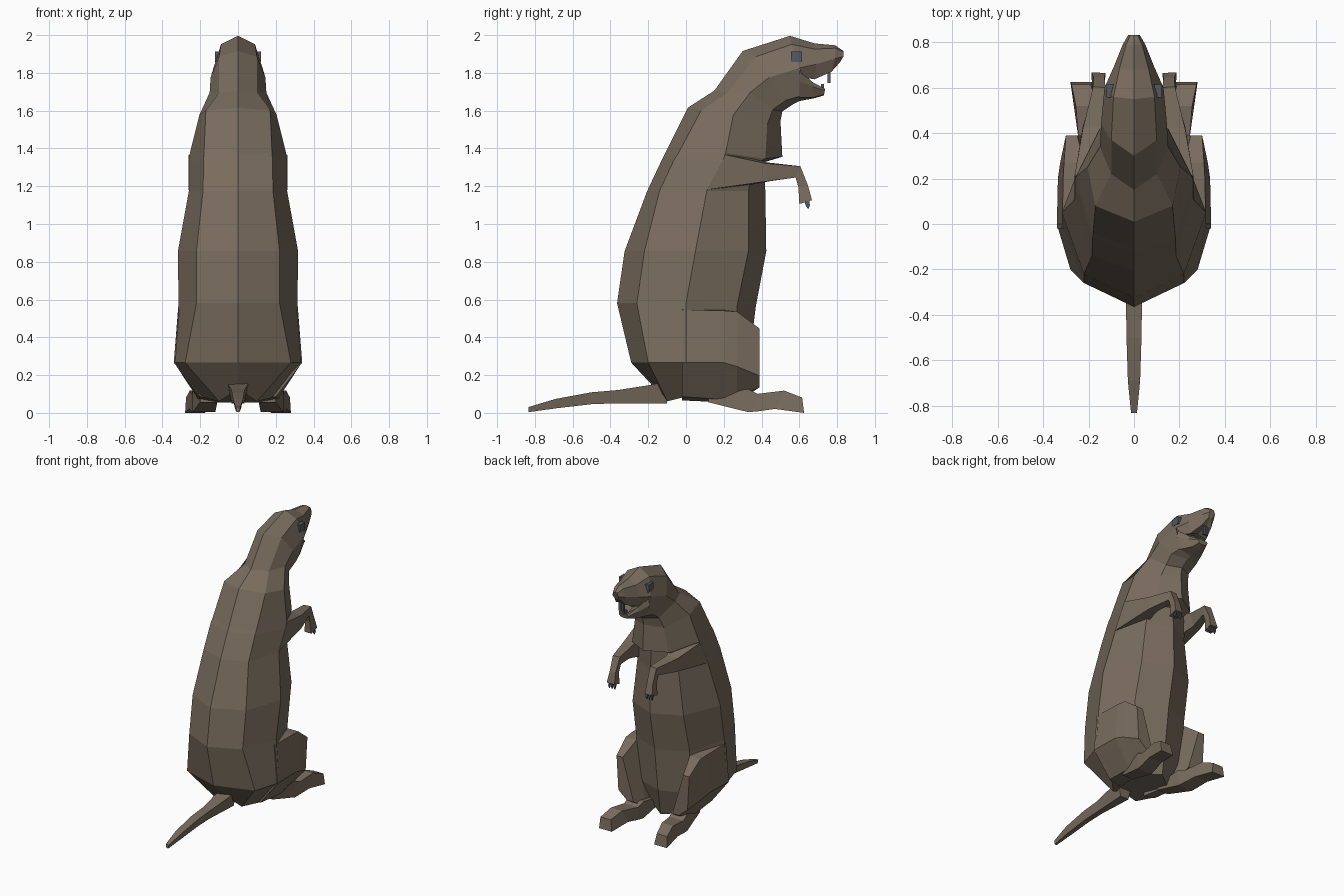
import bpy, bmesh


def material(name, rgb):
    m = bpy.data.materials.new(name)
    m.diffuse_color = (*rgb, 1)
    return m


FUR = material("fur", (0.19, 0.15, 0.11))
DARK = material("dark", (0.09, 0.10, 0.12))


def loft(name, rings, mirror=False, mat=FUR, cap_start=True, cap_end=True):
    """Skin a list of closed rings with flat quads."""
    bm = bmesh.new()
    rows = [[bm.verts.new(p) for p in r] for r in rings]
    n = len(rows[0])
    for a, b in zip(rows, rows[1:]):
        for i in range(n):
            j = (i + 1) % n
            bm.faces.new((a[i], a[j], b[j], b[i]))
    if cap_start:
        bm.faces.new(rows[0][::-1])
    if cap_end:
        bm.faces.new(rows[-1])
    bmesh.ops.recalc_face_normals(bm, faces=bm.faces[:])
    me = bpy.data.meshes.new(name)
    bm.to_mesh(me)
    bm.free()
    me.materials.append(mat)
    ob = bpy.data.objects.new(name, me)
    bpy.context.collection.objects.link(ob)
    if mirror:
        mod = ob.modifiers.new("mirror", 'MIRROR')
        mod.use_mirror_merge = False
    return ob


def ring(back, *sides_and_front):
    """Symmetric ring: back midline (y, z), side points (x, y, z), front midline (y, z)."""
    *sides, front = sides_and_front
    left = [(-x, y, z) for x, y, z in reversed(sides)]
    return [(0, *back), *sides, (0, *front), *left]


# Torso, from rump to shoulders
collar = ring((.01, 1.62), (.17, .08, 1.605), (.205, .25, 1.58), (.12, .43, 1.53), (.50, 1.55))
torso = [
    ring((-.14, .13), (.10, -.10, .065), (.20, 0, .09), (.13, .20, .06), (.30, .06)),
    ring((-.29, .27), (.28, -.20, .27), (.34, 0, .27), (.20, .26, .25), (.33, .25)),
    ring((-.365, .585), (.22, -.26, .585), (.315, 0, .585), (.22, .27, .57), (.37, .57)),
    ring((-.325, .86), (.22, -.22, .86), (.318, .05, .86), (.21, .33, .86), (.425, .86)),
    ring((-.205, 1.18), (.185, -.14, 1.18), (.26, .11, 1.18), (.17, .33, 1.18), (.42, 1.18)),
    ring((-.125, 1.35), (.182, -.06, 1.35), (.26, .19, 1.33), (.16, .36, 1.32), (.41, 1.33)),
    ring((-.11, 1.38), (.18, -.04, 1.38), (.255, .21, 1.38), (.15, .42, 1.35), (.51, 1.36)),
    collar,
]
loft("torso", torso, cap_end=False)

# Neck and skull
loft("neck_and_skull", [
    collar,
    ring((.15, 1.71), (.10, .22, 1.70), (.15, .34, 1.70), (.10, .46, 1.61), (.51, 1.60)),
    ring((.30, 1.92), (.10, .37, 1.89), (.145, .44, 1.78), (.11, .53, 1.66), (.57, 1.64)),
    ring((.55, 2.0), (.09, .56, 1.955), (.13, .60, 1.83), (.09, .60, 1.68), (.60, 1.655)),
], cap_start=False)

# Upper muzzle and nose
loft("muzzle", [
    ring((.55, 2.0), (.09, .56, 1.955), (.13, .60, 1.83), (.09, .62, 1.78), (.61, 1.80)),
    ring((.68, 1.96), (.065, .68, 1.93), (.09, .69, 1.85), (.07, .68, 1.77), (.68, 1.80)),
    ring((.79, 1.95), (.035, .79, 1.935), (.05, .79, 1.88), (.04, .77, 1.81), (.77, 1.82)),
    ring((.833, 1.92), (.015, .833, 1.915), (.025, .833, 1.89), (.015, .815, 1.86), (.815, 1.86)),
])

# Lower jaw
loft("lower_jaw", [
    ring((.60, 1.74), (.11, .60, 1.82), (.12, .60, 1.76), (.09, .60, 1.675), (.60, 1.655)),
    ring((.67, 1.71), (.065, .67, 1.755), (.075, .67, 1.73), (.05, .68, 1.675), (.68, 1.67)),
    ring((.735, 1.715), (.03, .735, 1.72), (.04, .735, 1.71), (.03, .73, 1.69), (.73, 1.685)),
])


def block(name, lo, hi, mat, mirror=True):
    (x0, y0, z0), (x1, y1, z1) = lo, hi
    return loft(name, [[(x, y0, z0), (x, y1, z0), (x, y1, z1), (x, y0, z1)] for x in (x0, x1)],
                mirror, mat)


# Eyes, mouth lining and front teeth
block("eye", (.09, .557, 1.862), (.122, .613, 1.918), DARK)
block("mouth_lining", (0, .59, 1.735), (.075, .635, 1.80), DARK)
block("upper_tooth", (.002, .750, 1.75), (.02, .764, 1.83), DARK)
block("lower_tooth", (.002, .715, 1.70), (.018, .730, 1.745), DARK)

# Front arm with hanging hand
loft("arm", [
    [(.262, .21, 1.37), (.262, .11, 1.185), (.13, .20, 1.185), (.10, .28, 1.38)],
    [(.225, .42, 1.325), (.225, .43, 1.23), (.16, .44, 1.23), (.14, .43, 1.33)],
    [(.18, .605, 1.31), (.18, .58, 1.25), (.13, .58, 1.25), (.125, .60, 1.31)],
    [(.178, .645, 1.21), (.175, .595, 1.20), (.135, .595, 1.20), (.13, .645, 1.21)],
    [(.187, .667, 1.13), (.185, .60, 1.11), (.13, .60, 1.11), (.125, .665, 1.13)],
], mirror=True)

# Small claws
for i in range(3):
    x = .132 + i * .022
    loft("claw", [[(x + dx, y + .004, z) for dx in (-.007, .007)] + [(x, y - .02, z)]
                  for y, z in ((.648, 1.13), (.652, 1.105))]
         + [[(x + dx, .65, 1.085) for dx in (-.002, .002)] + [(x, .645, 1.085)]], True, DARK)

# Haunch: sections along y, each listed as (x, z)
haunch = {
    -.02: [(.10, .07), (.20, .09), (.34, .27), (.316, .55), (.20, .57)],
    .20: [(.13, .06), (.21, .075), (.335, .27), (.312, .545), (.22, .55)],
    .27: [(.14, .06), (.21, .09), (.325, .25), (.308, .54), (.22, .54)],
    .39: [(.16, .14), (.215, .14), (.285, .20), (.30, .45), (.25, .45)],
}
loft("haunch", [[(x, y, z) for x, z in sec] for y, sec in haunch.items()], mirror=True)

# Hind foot: (y, inner x, outer x, bottom z, top z)
foot = [(.12, .11, .20, .06, .10), (.33, .12, .24, .008, .13), (.38, .13, .245, .012, .105),
        (.52, .16, .262, .035, .12), (.615, .175, .28, .08, .09)]
rings = [[(a, y, lo), (b, y, lo), (b, y, hi), (a, y, hi)] for y, a, b, lo, hi in foot[:3]]
rings += [[(.15, .47, .025), (.258, .47, .025), (.256, .52, .122), (.165, .52, .122)],
          [(.175, .625, .004), (.28, .625, .004), (.275, .615, .085), (.19, .615, .085)]]
loft("hind_foot", rings, mirror=True)

# Tail: (y, half width at top, bottom z, top z)
tail = [(-.10, .058, .055, .17), (-.20, .05, .055, .15), (-.36, .035, .055, .125),
        (-.50, .033, .05, .113), (-.69, .027, .028, .078), (-.833, .013, .008, .035)]
loft("tail", [[(-w, y, hi), (w, y, hi), (w * .6, y, lo), (-w * .6, y, lo)] for y, w, lo, hi in tail])

# Rest everything exactly on the ground
bpy.context.view_layer.update()
low = min((o.matrix_world @ v.co).z for o in bpy.data.objects for v in o.data.vertices)
for o in bpy.data.objects:
    o.location.z -= low
